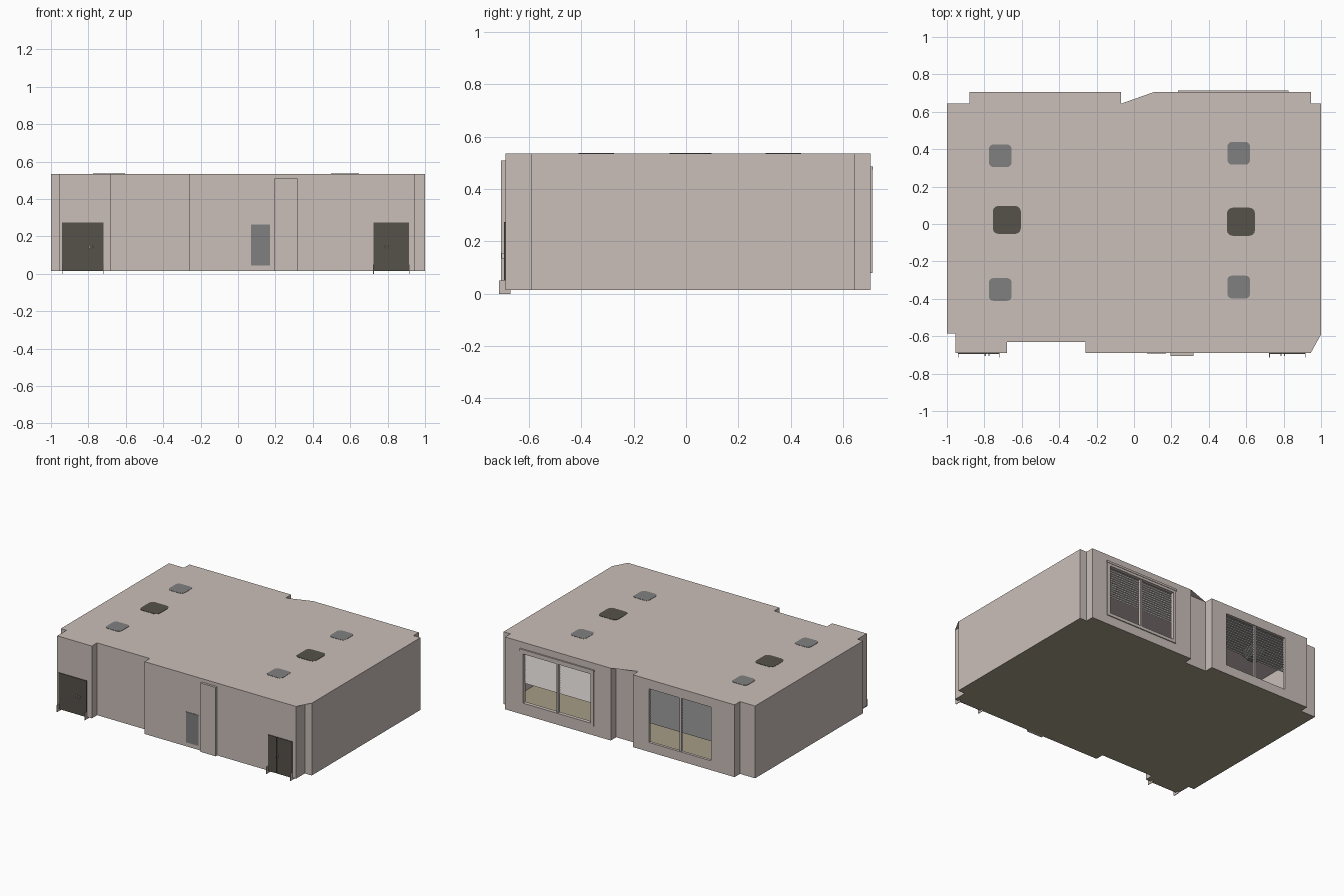
import bpy, bmesh, math
from mathutils import Matrix

if "Cube" in bpy.data.objects:
    bpy.data.objects.remove(bpy.data.objects["Cube"])


def material(name, r, g, b):
    m = bpy.data.materials.new(name)
    m.diffuse_color = (r, g, b, 1)
    m.use_nodes = True
    m.node_tree.nodes["Principled BSDF"].inputs["Base Color"].default_value = m.diffuse_color
    return m


WALL = material("warm plaster", 0.591, 0.521, 0.491)
DARK = material("dark brown grey", 0.093, 0.084, 0.070)
GREY = material("mid grey", 0.216, 0.216, 0.216)
FLOOR = material("tan floor", 0.386, 0.337, 0.242)
PALE = material("pale blind", 0.60, 0.57, 0.55)
METAL = material("light metal", 0.62, 0.62, 0.60)

Z0, Z1 = 0.015, 0.535


def finish(name, bm, mat):
    me = bpy.data.meshes.new(name)
    bm.to_mesh(me)
    bm.free()
    me.materials.append(mat)
    ob = bpy.data.objects.new(name, me)
    bpy.context.collection.objects.link(ob)
    return ob


def add_box(bm, x0, x1, y0, y1, z0, z1):
    mat = Matrix.Translation(((x0 + x1) / 2, (y0 + y1) / 2, (z0 + z1) / 2))
    bmesh.ops.create_cube(bm, size=1, matrix=mat @ Matrix.Diagonal((x1 - x0, y1 - y0, z1 - z0, 1)))


def boxes(name, mat, *dims):
    bm = bmesh.new()
    for d in dims:
        add_box(bm, *d)
    return finish(name, bm, mat)


# Room outline, counter-clockwise from the front left
outline = [(-1, -0.585), (-0.955, -0.585), (-0.955, -0.69), (-0.68, -0.69), (-0.68, -0.63),
           (-0.26, -0.63), (-0.26, -0.69), (0.945, -0.69), (0.945, -0.59), (1, -0.59),
           (1, 0.645), (0.945, 0.645), (0.945, 0.705), (0.105, 0.705), (0.105, 0.643),
           (-0.07, 0.643), (-0.07, 0.705), (-0.88, 0.705), (-0.88, 0.643), (-1, 0.643)]

# Window openings: x0, x1, z0, z1
right_win = (0.25, 0.81, 0.09, 0.465)
left_win = (-0.70, -0.19, 0.075, 0.475)


# Single-surface walls, the two window walls built around their openings
def wall_quad(bm, a, b, z0, z1):
    bm.faces.new([bm.verts.new(p) for p in
                  ((*a, z0), (*b, z0), (*b, z1), (*a, z1))])


bm = bmesh.new()
for a, b in zip(outline, outline[1:] + outline[:1]):
    hole = None
    if a[1] == b[1] == 0.705:
        hole = right_win if a[0] > 0 else left_win
    if hole is None:
        wall_quad(bm, a, b, Z0, Z1)
        continue
    x0, x1, h0, h1 = hole
    y = a[1]
    wall_quad(bm, a, (x1, y), Z0, Z1)
    wall_quad(bm, (x0, y), b, Z0, Z1)
    wall_quad(bm, (x1, y), (x0, y), Z0, h0)
    wall_quad(bm, (x1, y), (x0, y), h1, Z1)
finish("walls", bm, WALL)

# Roof and floor sheets
for name, z, mat in (("roof", Z1, WALL), ("floor", Z0, FLOOR)):
    bm = bmesh.new()
    pts = outline if z == Z1 else outline[::-1]
    bm.faces.new([bm.verts.new((x, y, z)) for x, y in pts])
    bmesh.ops.triangulate(bm, faces=bm.faces[:])
    finish(name, bm, mat)


# Window frames with a centre mullion
def window_frame(name, win, bar, y0, y1):
    x0, x1, z0, z1 = win
    c = (x0 + x1) / 2
    boxes(name, WALL,
          (x0 - bar / 2, x0 + bar / 2, y0, y1, z0 - bar / 2, z1 + bar / 2),
          (x1 - bar / 2, x1 + bar / 2, y0, y1, z0 - bar / 2, z1 + bar / 2),
          (x0 + bar / 2, x1 - bar / 2, y0, y1, z0 - bar / 2, z0 + bar / 2),
          (x0 + bar / 2, x1 - bar / 2, y0, y1, z1 - bar / 2, z1 + bar / 2),
          (c - 0.007, c + 0.007, y0, y1 - 0.006, z0 + bar / 2, z1 - bar / 2))


window_frame("right_window_frame", right_win, 0.022, 0.685, 0.712)
window_frame("left_window_frame", left_win, 0.014, 0.685, 0.7045)
boxes("right_window_head", WALL, (0.235, 0.825, 0.70, 0.715, 0.472, 0.487))


# Slatted blinds hanging over the upper part of each window
def blind(name, win, mat, bottom, n=14):
    x0, x1, _, z1 = win
    step = (z1 - bottom) / n
    bm = bmesh.new()
    for i in range(n):
        top = z1 - i * step
        bm.faces.new([bm.verts.new(p) for p in (
            (x1, 0.690, top - step), (x0, 0.690, top - step),
            (x0, 0.684, top), (x1, 0.684, top))])
    finish(name, bm, mat)


blind("right_blind", right_win, PALE, 0.235)
blind("left_blind", left_win, GREY, 0.215)


# Double doors with a centre gap, pull handles and thin plinth plates
def double_door(name, x0, x1, split):
    boxes(name, DARK, (x0, split - 0.002, -0.695, -0.689, Z0, 0.275),
          (split + 0.002, x1, -0.695, -0.689, Z0, 0.275),
          (split - 0.002, split + 0.002, -0.692, -0.689, Z0, 0.275))
    boxes(name + "_handles", METAL,
          *[(split + s - 0.003, split + s + 0.003, -0.705, -0.695, 0.135, 0.155)
            for s in (-0.010, 0.010)])
    boxes(name + "_plinths", WALL,
          *[(x - 0.002, x + 0.002, -0.715, -0.67, 0, 0.05) for x in (x0, x1)])


double_door("left_door", -0.94, -0.72, -0.785)
double_door("right_door", 0.725, 0.915, 0.795)

# Grey wall panel and shallow recess projecting from the front
boxes("front_panel", GREY, (0.07, 0.17, -0.693, -0.688, 0.045, 0.265))
boxes("front_recess", WALL, (0.195, 0.318, -0.707, -0.688, Z0, 0.51))


# Ceiling fixtures: rounded squares passing through the roof, narrower below
def fixture(name, x, y, size, mat, depth):
    h, r, rings = size / 2, size * 0.2, []
    bm = bmesh.new()
    for z, k in ((Z1 + 0.002, 1), (Z1 - depth * 0.5, 1), (Z1 - depth, 0.6)):
        ring = []
        for c in range(4):
            for s in range(4):
                a = math.pi / 2 * (c + s / 3)
                m = math.pi / 2 * c + math.pi / 4
                cx = math.copysign(h - r, math.cos(m))
                cy = math.copysign(h - r, math.sin(m))
                ring.append(bm.verts.new((x + k * (cx + r * math.cos(a)),
                                          y + k * (cy + r * math.sin(a)), z)))
        rings.append(ring)
    for up, lo in zip(rings, rings[1:]):
        for i in range(16):
            j = (i + 1) % 16
            bm.faces.new((up[i], lo[i], lo[j], up[j]))
    bm.faces.new(rings[0])
    bm.faces.new(rings[-1][::-1])
    finish(name, bm, mat)


for i, (x, y) in enumerate(((-0.715, 0.365), (-0.715, -0.35), (0.56, 0.378), (0.56, -0.337))):
    fixture("ceiling_fan_mount_%d" % (i + 1), x, y, 0.122, GREY, 0.07)
for i, (x, y) in enumerate(((-0.68, 0.022), (0.572, 0.012))):
    fixture("ceiling_unit_%d" % (i + 1), x, y, 0.15, DARK, 0.05)
